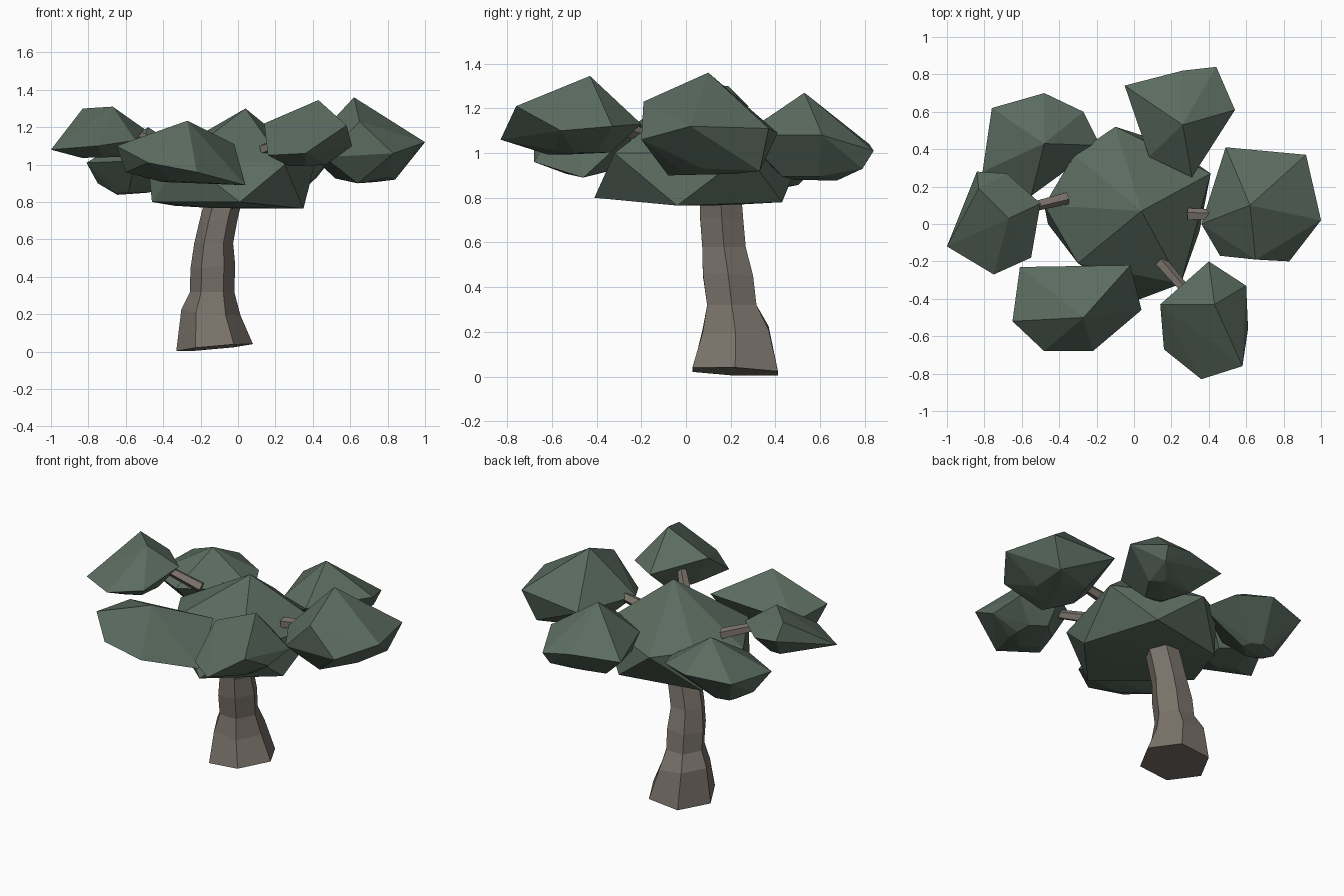
import bpy, bmesh, math
from mathutils import Vector

cube = bpy.data.objects.get("Cube")
if cube:
    bpy.data.objects.remove(cube, do_unlink=True)


def make_material(name, colour):
    mat = bpy.data.materials.new(name)
    mat.use_nodes = True
    mat.diffuse_color = colour
    mat.node_tree.nodes["Principled BSDF"].inputs["Base Color"].default_value = colour
    return mat


leaf_green = make_material("leaf green", (0.105, 0.15, 0.118, 1))
bark_brown = make_material("bark brown", (0.20, 0.174, 0.15, 1))


def add_object(name, bm, mat):
    bmesh.ops.recalc_face_normals(bm, faces=bm.faces)
    mesh = bpy.data.meshes.new(name)
    bm.to_mesh(mesh)
    bm.free()
    mesh.materials.append(mat)
    obj = bpy.data.objects.new(name, mesh)
    bpy.context.collection.objects.link(obj)
    return obj


def leaf_clump(name, peak, base, outline, shrink=0.45):
    """Faceted clump: a peak, a widest outline and a smaller underside ring."""
    bm = bmesh.new()
    base = Vector(base)
    bm.verts.new(peak)
    for point in map(Vector, outline):
        bm.verts.new(point)
        under = base.lerp(point, shrink)
        under.z = base.z + 0.12 * (point.z - base.z)
        bm.verts.new(under)
    hull = bmesh.ops.convex_hull(bm, input=bm.verts)
    loose = {v for v in hull["geom_interior"] + hull["geom_unused"]
             if isinstance(v, bmesh.types.BMVert)}
    bmesh.ops.delete(bm, geom=list(loose), context="VERTS")
    return add_object(name, bm, leaf_green)


def loft(name, rings, mat):
    """Skin a list of equal point rings and cap both ends."""
    bm = bmesh.new()
    loops = [[bm.verts.new(p) for p in ring] for ring in rings]
    n = len(loops[0])
    for low, high in zip(loops, loops[1:]):
        for i in range(n):
            j = (i + 1) % n
            bm.faces.new((low[i], low[j], high[j], high[i]))
    bm.faces.new(loops[0])
    bm.faces.new(loops[-1])
    return add_object(name, bm, mat)


# Trunk: six-sided, flared at the foot, leaning and gnarled
def trunk_ring(x, y, z, radius, tilt=0.0):
    ring = []
    for i in range(6):
        a = i * math.pi / 3
        dx, dy = radius * math.cos(a), radius * math.sin(a)
        ring.append((x + dx, y + dy * 1.08, z + tilt * (dx - 0.5 * dy)))
    return ring


loft("trunk", [
    trunk_ring(-0.125, 0.22, 0.022, 0.205, 0.09),
    trunk_ring(-0.145, 0.222, 0.21, 0.158, -0.1),
    trunk_ring(-0.138, 0.205, 0.32, 0.118),
    trunk_ring(-0.135, 0.188, 0.45, 0.12, 0.1),
    trunk_ring(-0.13, 0.17, 0.58, 0.104),
    trunk_ring(-0.105, 0.16, 0.70, 0.103, 0.1),
    trunk_ring(-0.08, 0.155, 0.80, 0.1),
    trunk_ring(-0.03, 0.14, 0.92, 0.09),
], bark_brown)


# Branches: thin tapering stubs joining the crown to the outer clumps
def branch(name, start, end):
    start, end = Vector(start), Vector(end)
    turn = (end - start).to_track_quat("Z", "Y")
    rings = []
    for centre, radius in ((start, 0.035), (end, 0.028)):
        rings.append([centre + turn @ Vector((radius * math.cos(a), radius * math.sin(a), 0))
                      for a in (math.tau * i / 5 for i in range(5))])
    loft(name, rings, bark_brown)


branch("left_branch", (0.29, 0.05, 1.06), (0.45, 0.05, 1.09))
branch("right_branch", (-0.36, 0.14, 1.08), (-0.56, 0.09, 1.16))
branch("front_left_branch", (0.14, -0.2, 1.08), (0.28, -0.36, 1.13))
branch("front_right_branch", (-0.12, -0.16, 0.98), (-0.2, -0.36, 1.02))
branch("back_left_branch", (0.14, 0.28, 1.0), (0.2, 0.45, 1.06))
branch("back_right_branch", (-0.26, 0.3, 1.0), (-0.4, 0.38, 1.02))

# Crown and the six clumps around it
leaf_clump("crown", (0.04, 0.07, 1.30), (-0.03, 0.08, 0.765), [
    (-0.10, 0.52, 1.0), (0.41, 0.27, 1.0), (0.25, -0.32, 1.0), (-0.30, -0.21, 1.04),
    (-0.48, 0.10, 1.0), (-0.32, 0.37, 1.04), (0.01, -0.41, 0.80),
    (0.35, -0.04, 0.765), (-0.46, 0.0, 0.80), (0.18, 0.43, 0.78), (-0.34, 0.33, 0.78)], 0.3)

leaf_clump("left_clump", (0.62, 0.10, 1.36), (0.65, 0.12, 0.905), [
    (0.49, 0.41, 1.09), (0.92, 0.37, 1.11), (1.0, 0.02, 1.12), (0.83, -0.20, 1.06),
    (0.65, -0.19, 1.23), (0.46, -0.17, 1.04), (0.36, 0.0, 1.08),
    (0.64, -0.08, 0.90), (0.84, 0.33, 0.92)])

leaf_clump("back_left_clump", (0.26, 0.53, 1.27), (0.25, 0.58, 0.87), [
    (-0.05, 0.74, 1.04), (0.26, 0.82, 1.04), (0.44, 0.84, 1.01), (0.42, 0.79, 0.93),
    (0.54, 0.61, 1.08), (0.31, 0.25, 1.08), (0.08, 0.36, 1.06), (0.11, 0.37, 0.95)])

leaf_clump("front_left_clump", (0.43, -0.43, 1.345), (0.36, -0.45, 0.985), [
    (0.40, -0.20, 1.13), (0.60, -0.33, 1.12), (0.61, -0.56, 1.10), (0.58, -0.76, 1.21),
    (0.36, -0.83, 1.06), (0.16, -0.67, 1.05), (0.14, -0.43, 1.22)])

leaf_clump("right_clump", (-0.67, 0.03, 1.31), (-0.70, 0, 1.03), [
    (-0.84, 0.28, 1.21), (-0.83, 0.19, 1.30), (-0.50, 0.11, 1.19), (-0.55, -0.18, 1.13),
    (-0.75, -0.27, 1.10), (-1.0, -0.12, 1.08), (-0.68, 0.27, 1.19)])

leaf_clump("front_right_clump", (-0.27, -0.50, 1.235), (-0.25, -0.42, 0.90), [
    (-0.61, -0.23, 1.08), (-0.02, -0.22, 1.11), (-0.65, -0.52, 1.10), (-0.60, -0.46, 0.96),
    (-0.48, -0.68, 1.01), (-0.22, -0.68, 0.96), (0.04, -0.46, 0.89)])

leaf_clump("back_right_clump", (-0.48, 0.43, 1.20), (-0.60, 0.42, 0.83), [
    (-0.76, 0.62, 1.04), (-0.48, 0.70, 1.06), (-0.27, 0.60, 1.04), (-0.75, 0.38, 0.90),
    (-0.81, 0.28, 1.01), (-0.18, 0.42, 1.0), (-0.55, 0.15, 1.02)], 0.3)
